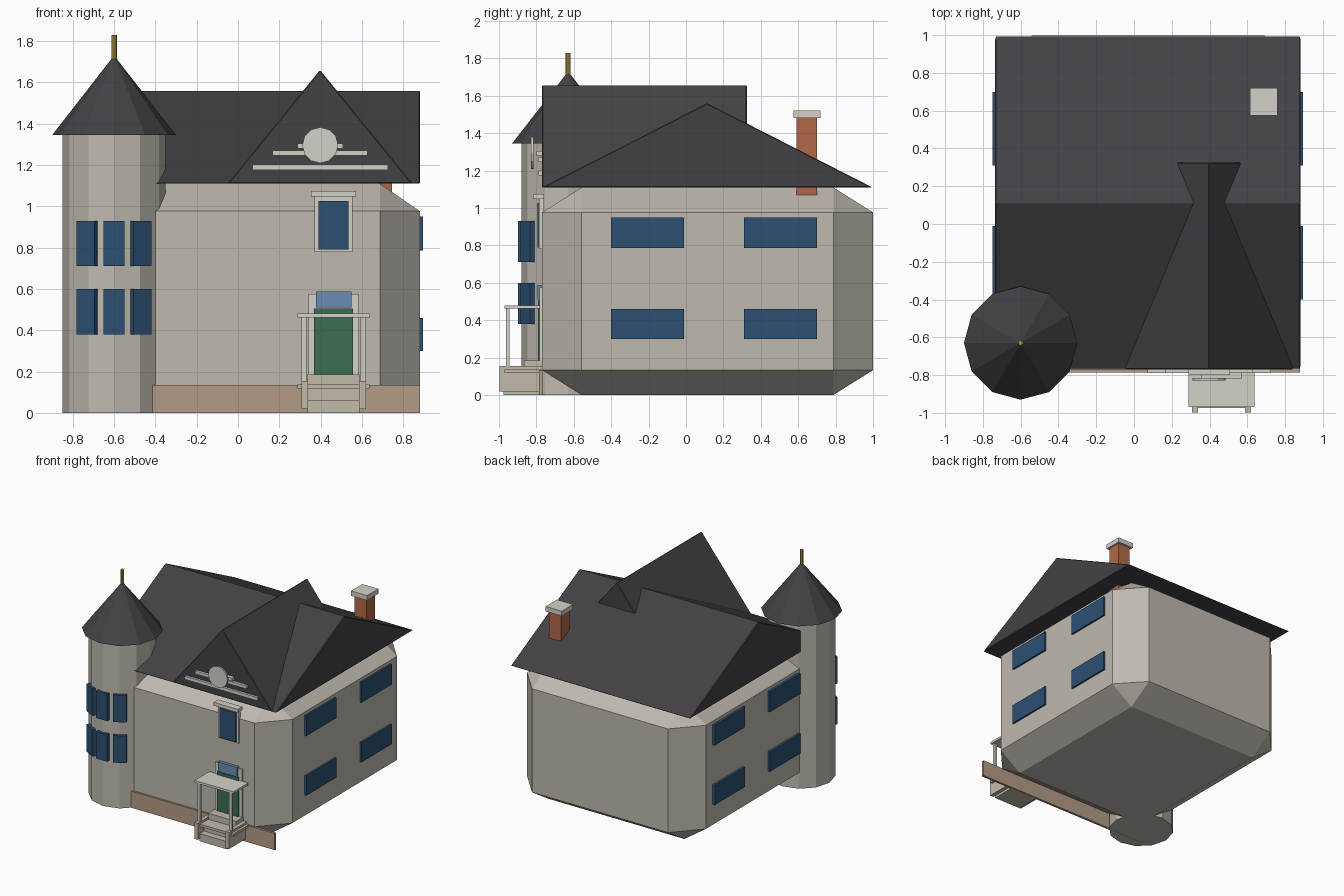
import bpy, bmesh, math
from mathutils import Matrix, Vector

if "Cube" in bpy.data.objects:
    bpy.data.objects.remove(bpy.data.objects["Cube"])


def material(name, rgb):
    m = bpy.data.materials.new(name)
    m.diffuse_color = (*rgb, 1)
    m.use_nodes = True
    m.node_tree.nodes["Principled BSDF"].inputs["Base Color"].default_value = m.diffuse_color
    return m


WALL = material("wall", (0.52, 0.49, 0.43))
TRIM = material("trim", (0.66, 0.64, 0.58))
STONE = material("stone", (0.54, 0.50, 0.41))
ROOF = material("roof", (0.055, 0.053, 0.06))
GLASS = material("glass", (0.025, 0.08, 0.17))
PALE = material("pale_glass", (0.14, 0.27, 0.45))
DOOR = material("door", (0.045, 0.15, 0.085))
BRICK = material("brick", (0.45, 0.14, 0.065))
PLINTH = material("plinth", (0.45, 0.33, 0.24))
GOLD = material("gold", (0.45, 0.31, 0.06))


def finish(name, bm, mat):
    bmesh.ops.recalc_face_normals(bm, faces=bm.faces)
    me = bpy.data.meshes.new(name)
    bm.to_mesh(me)
    bm.free()
    me.materials.append(mat)
    ob = bpy.data.objects.new(name, me)
    bpy.context.collection.objects.link(ob)
    return ob


def box(name, x, y, z, mat, bevel=0):
    """Box from (min, max) ranges; bevel is a fraction of each side."""
    bm = bmesh.new()
    bmesh.ops.create_cube(bm, size=1)
    if bevel:
        bmesh.ops.bevel(bm, geom=bm.edges[:], offset=bevel, segments=1,
                        affect='EDGES', profile=0.5)
    r = (x, y, z)
    bmesh.ops.scale(bm, vec=[b - a for a, b in r], verts=bm.verts)
    bmesh.ops.translate(bm, vec=[(a + b) / 2 for a, b in r], verts=bm.verts)
    return finish(name, bm, mat)


def cone(name, centre, z, r1, r2, sides, mat):
    bm = bmesh.new()
    bmesh.ops.create_cone(bm, cap_ends=True, segments=sides, radius1=r1,
                          radius2=r2, depth=z[1] - z[0])
    bmesh.ops.translate(bm, vec=(*centre, sum(z) / 2), verts=bm.verts)
    return finish(name, bm, mat)


def prism(name, profile, sweep, mat):
    """Triangular roof profile swept along a vector."""
    bm = bmesh.new()
    f = bm.faces.new([bm.verts.new(p) for p in profile])
    new = bmesh.ops.extrude_face_region(bm, geom=[f])["geom"]
    bmesh.ops.translate(bm, vec=sweep,
                        verts=[v for v in new if isinstance(v, bmesh.types.BMVert)])
    ob = finish(name, bm, mat)
    mod = ob.modifiers.new("edge", 'BEVEL')
    mod.width = 0.005
    mod.segments = 1
    return ob


# House body, base board and roofs
box("house_body", (-0.73, 0.88), (-0.77, 1.0), (0, 1.11), WALL, 0.12)
box("base_board", (-0.73, 0.88), (-0.785, -0.765), (0, 0.135), PLINTH)
prism("main_roof", [(-0.735, -0.77, 1.11), (-0.735, 0.997, 1.11), (-0.735, 0.113, 1.56)],
      (1.617, 0, 0), ROOF)
prism("cross_gable", [(-0.05, -0.77, 1.11), (0.845, -0.77, 1.11), (0.397, -0.77, 1.66)],
      (0, 1.095, 0), ROOF)

# Chimney
box("chimney", (0.635, 0.745), (0.59, 0.70), (1.07, 1.48), BRICK)
box("chimney_cap", (0.615, 0.76), (0.575, 0.72), (1.48, 1.52), TRIM)

# Corner tower
TC = (-0.60, -0.63)
cone("tower", TC, (0, 1.345), 0.25, 0.25, 12, WALL)
cone("tower_roof", TC, (1.345, 1.73), 0.30, 0, 12, ROOF)
cone("finial", TC, (1.70, 1.83), 0.013, 0.013, 8, GOLD)
for z in ((0.38, 0.60), (0.71, 0.93)):
    for deg in (-31, 0, 31):
        w = box("tower_window", (-0.05, 0.05), (-0.268, -0.24), z, GLASS)
        w.data.transform(Matrix.Translation(Vector((*TC, 0))) @
                         Matrix.Rotation(math.radians(deg), 4, 'Z'))

# Side windows on both walls
for x in ((-0.75, -0.72), (0.87, 0.895)):
    for y in ((-0.40, -0.01), (0.31, 0.70)):
        for z in ((0.30, 0.46), (0.785, 0.95)):
            box("side_window", x, y, z, GLASS)

CX = 0.4625


def centred(name, width, y, z, mat, cx=CX):
    return box(name, (cx - width / 2, cx + width / 2), y, z, mat)


# Front window and door
centred("window_frame", 0.182, (-0.785, -0.76), (0.78, 1.05), TRIM)
centred("front_window", 0.147, (-0.795, -0.76), (0.79, 1.027), GLASS)
centred("window_lintel", 0.218, (-0.818, -0.76), (1.048, 1.075), TRIM)
centred("door_frame", 0.24, (-0.782, -0.76), (0.13, 0.575), TRIM)
centred("door", 0.19, (-0.792, -0.76), (0.185, 0.505), DOOR)
centred("transom", 0.172, (-0.795, -0.76), (0.51, 0.588), PALE)

# Porch: canopy, posts, deck, cheek walls and steps
centred("porch_canopy", 0.35, (-0.97, -0.78), (0.462, 0.48), TRIM)
centred("porch_deck", 0.35, (-0.97, -0.77), (0.117, 0.137), STONE)
for s in (-1, 1):
    centred("porch_post", 0.024, (-0.962, -0.943), (0.13, 0.465), TRIM, CX + s * 0.143)
    centred("cheek_wall", 0.032, (-0.998, -0.77), (0.02, 0.155), STONE, CX + s * 0.14)
for i, front in enumerate((-0.975, -0.92, -0.865)):
    centred("step", 0.25, (front, -0.77), (0.062 * i, 0.062 * (i + 1)), STONE)

# Gable ornament: three bars and a disc
GX = 0.398
centred("gable_bar_low", 0.655, (-0.788, -0.76), (1.175, 1.202), TRIM, GX)
centred("gable_bar_mid", 0.46, (-0.79, -0.76), (1.246, 1.27), TRIM, GX)
centred("gable_bar_top", 0.22, (-0.80, -0.76), (1.28, 1.305), TRIM, GX)
disc = cone("gable_disc", (0, 0), (-0.007, 0.007), 0.087, 0.087, 12, TRIM)
disc.data.transform(Matrix.Translation((GX, -0.822, 1.296)) @
                    Matrix.Rotation(math.pi / 2, 4, 'X'))
